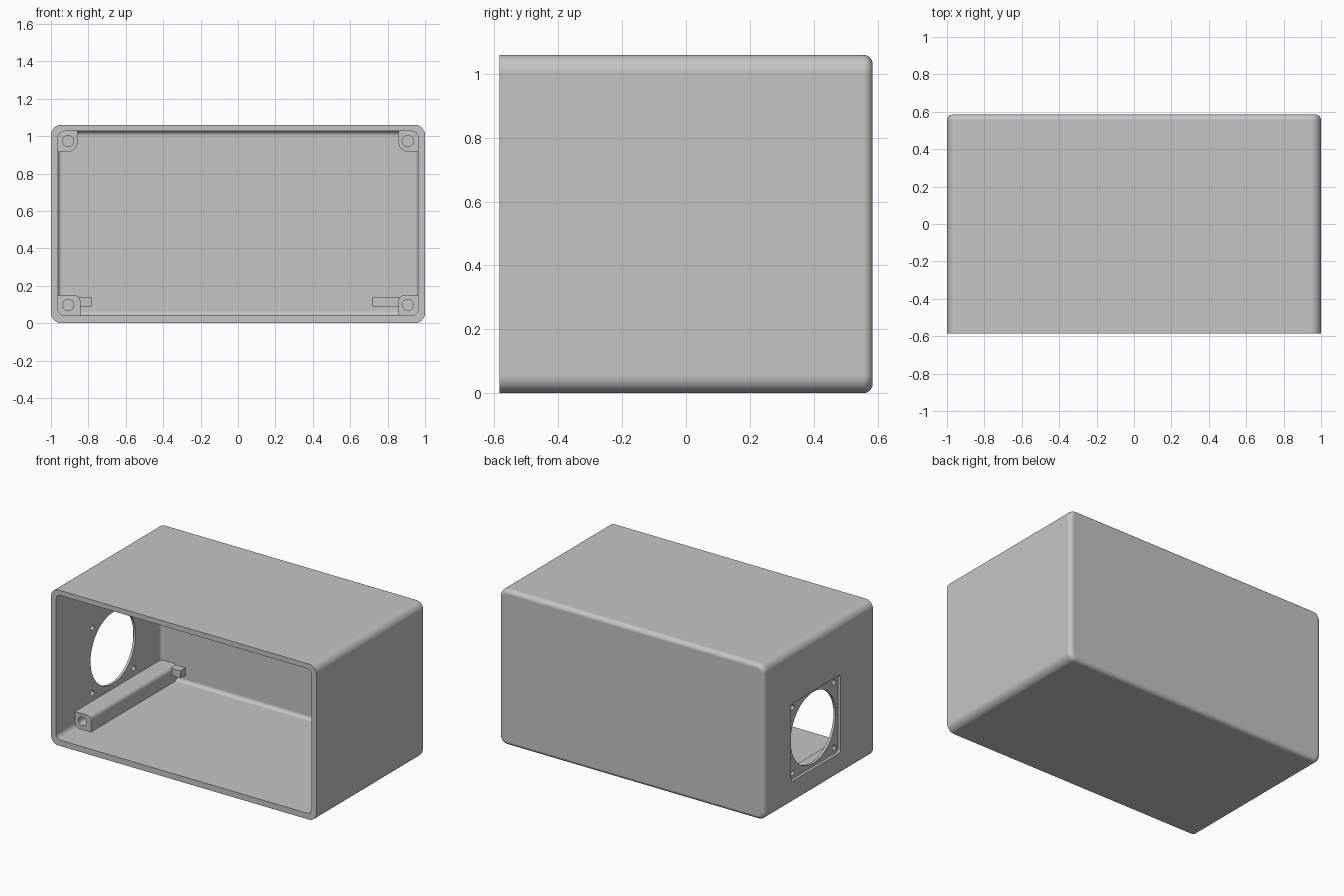
import bpy, bmesh, math
from mathutils import Vector

if "Cube" in bpy.data.objects:
    bpy.data.objects.remove(bpy.data.objects["Cube"], do_unlink=True)

grey = bpy.data.materials.new("plain grey")
grey.use_nodes = True
grey.diffuse_color = (0.56, 0.56, 0.56, 1)
bsdf = next(n for n in grey.node_tree.nodes if n.type == 'BSDF_PRINCIPLED')
bsdf.inputs["Base Color"].default_value = grey.diffuse_color


def prism(name, u0, u1, v0, v1, w0, w1, radii=(0, 0, 0, 0), axis='y', end_fillet=0, steps=8):
    """Rounded rectangle extruded along an axis; radii run anticlockwise from low u, low v."""
    bm = bmesh.new()
    corners = [(u0, v0, 1, 1), (u1, v0, -1, 1), (u1, v1, -1, -1), (u0, v1, 1, -1)]
    points = []
    for i, ((u, v, su, sv), r) in enumerate(zip(corners, radii)):
        for k in range(steps + 1 if r else 1):
            a = math.pi + (i + k / steps) * math.pi / 2
            p = (u + su * r + r * math.cos(a), v + sv * r + r * math.sin(a))
            if not points or math.dist(p, points[-1]) > 1e-5:
                points.append(p)
    if math.dist(points[0], points[-1]) < 1e-5:
        points.pop()

    def place(u, v, w):
        return Vector((u, w, v)) if axis == 'y' else Vector((w, u, v))
    base = bm.faces.new([bm.verts.new(place(u, v, w0)) for u, v in points])
    shift = place(0, 0, w1 - w0)
    ext = bmesh.ops.extrude_face_region(bm, geom=[base], use_keep_orig=True)["geom"]
    bmesh.ops.translate(bm, verts=[g for g in ext if isinstance(g, bmesh.types.BMVert)], vec=shift)
    cap = [g for g in ext if isinstance(g, bmesh.types.BMFace)][0]
    bmesh.ops.recalc_face_normals(bm, faces=bm.faces)
    if end_fillet:
        bmesh.ops.bevel(bm, geom=list(cap.edges), offset=end_fillet, segments=6,
                        profile=0.5, affect='EDGES', clamp_overlap=False)
    mesh = bpy.data.meshes.new(name)
    bm.to_mesh(mesh)
    bm.free()
    mesh.materials.append(grey)
    ob = bpy.data.objects.new(name, mesh)
    bpy.context.collection.objects.link(ob)
    return ob


def cylinder(name, u, v, r, w0, w1, axis, steps=8):
    return prism(name, u - r, u + r, v - r, v + r, w0, w1, (r,) * 4, axis, 0, steps)


def activate(ob):
    bpy.ops.object.select_all(action='DESELECT')
    ob.select_set(True)
    bpy.context.view_layer.objects.active = ob


def cut(ob, cutter):
    activate(ob)
    mod = ob.modifiers.new("cut", 'BOOLEAN')
    mod.operation, mod.solver, mod.object = 'DIFFERENCE', 'EXACT', cutter
    bpy.ops.object.modifier_apply(modifier=mod.name)
    bpy.data.objects.remove(cutter, do_unlink=True)


def finish(ob):
    activate(ob)
    bpy.ops.object.shade_smooth_by_angle(angle=math.radians(32))
    mod = ob.modifiers.new("even shading", 'WEIGHTED_NORMAL')
    mod.keep_sharp = True


# Main housing, open at the front
W, D, H, T = 1.0, 0.585, 1.06, 0.037
housing = prism("housing", -W, W, 0, H, -D, D, (0.055,) * 4, end_fillet=0.03)
cut(housing, prism("cavity", -W + T, W - T, T + 0.003, H - T + 0.003, -D - 0.1, D - T,
                   (0.035,) * 4, end_fillet=0.025))

# Fan mount in one side wall: square recess, round opening, four screw holes
FY, FZ, half = 0.03, 0.425, 0.265
cut(housing, prism("fan_recess", FY - half, FY + half, FZ - half, FZ + half,
                   -W - 0.1, -W + 0.02, (0.02,) * 4, 'x'))
cut(housing, cylinder("fan_opening", FY, FZ, 0.243, -W - 0.1, -W + 0.1, 'x', 16))
for sy in (-1, 1):
    for sz in (-1, 1):
        cut(housing, cylinder("screw_hole", FY + sy * 0.223, FZ + sz * 0.223, 0.018,
                              -W - 0.1, -W + 0.1, 'x', 5))
finish(housing)

# Corner screw posts, standing back from the opening
front, back, wall = -0.38, D - 0.03, W - 0.027
for side, s in (("right", -1), ("left", 1)):
    for level in ("lower", "upper"):
        low = level == "lower"
        inner = 0.843 if low and s < 0 else 0.857
        u0, u1 = sorted((s * wall, s * inner))
        v0, v1 = (0.03, 0.148) if low else (0.915, H - 0.027)
        rounded = (2 if s < 0 else 3) if low else (1 if s < 0 else 0)
        radii = [0] * 4
        radii[rounded] = 0.03 if low else 0.055
        post = prism(f"{level}_{side}_post", u0, u1, v0, v1, front, back, radii)
        cut(post, cylinder("post_hole", s * 0.908, 0.097 if low else 0.973, 0.03,
                           front - 0.1, front + 0.2, 'y', 6))
        finish(post)

# Small rests beside the lower posts on the back wall
for name, x0, x1 in (("right_rest", -0.86, -0.78), ("left_rest", 0.72, 0.87)):
    prism(name, x0, x1, 0.09, 0.14, 0.495, back)
